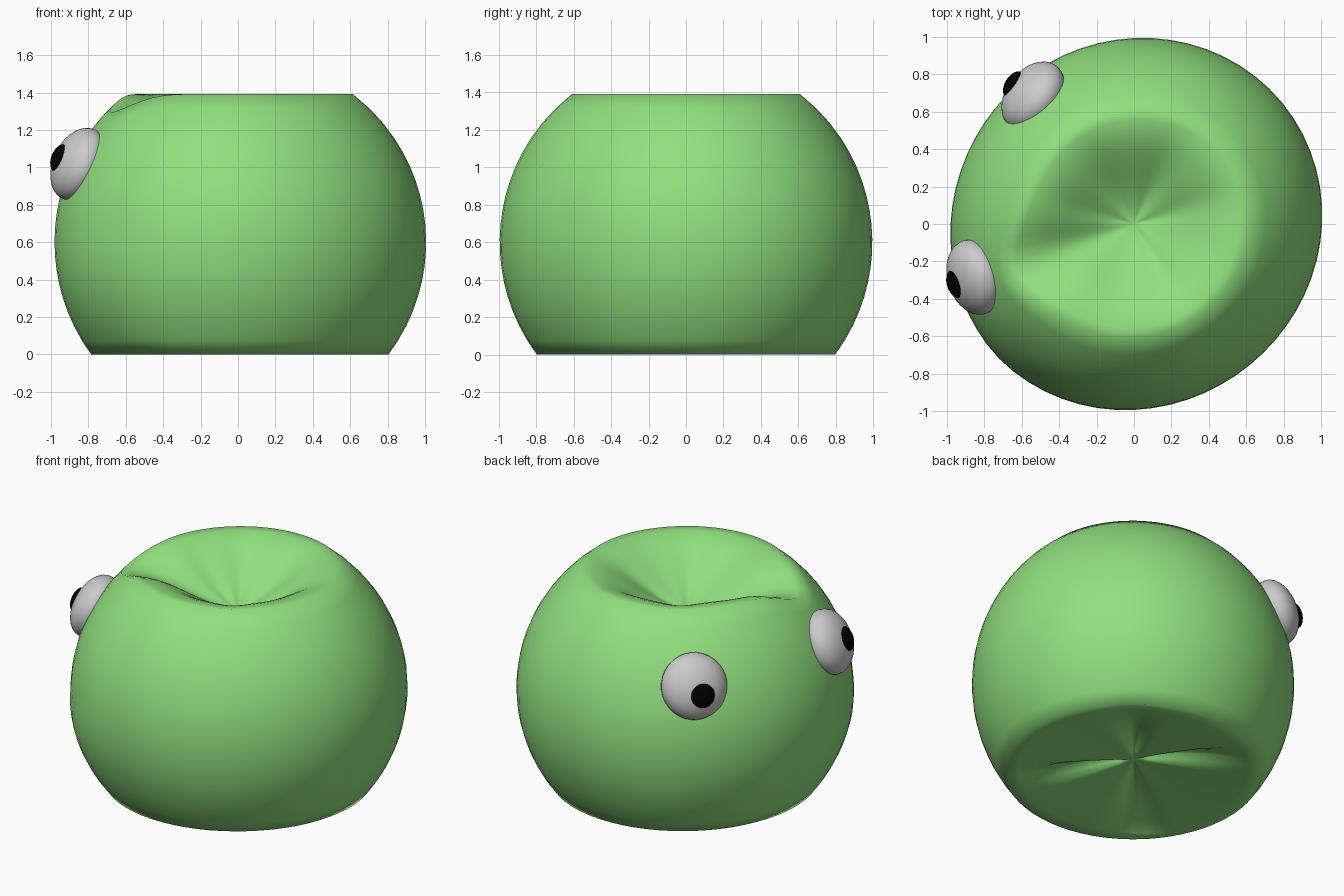
import bpy, bmesh
from math import sin, cos, radians, pi, sqrt, exp
from mathutils import Vector

if "Cube" in bpy.data.objects:
    bpy.data.objects.remove(bpy.data.objects["Cube"])

SEG = 64
TOP_DEPTH, LOW_DEPTH = 1.12, 0.09


def material(name, rgb):
    m = bpy.data.materials.new(name)
    m.diffuse_color = (*rgb, 1)
    m.use_nodes = True
    m.node_tree.nodes["Principled BSDF"].inputs["Base Color"].default_value = m.diffuse_color
    return m


def near(a, deg, width):
    """Soft bump around a compass angle, in degrees."""
    d = (a - radians(deg) + pi) % (2 * pi) - pi
    return exp(-(d / radians(width)) ** 2)


def sphere_z(r, sign):
    return 0.6 + sign * sqrt(max(0, 1 - r * r))


def body_point(a, ring):
    """ring = (zone, u): outer sphere side, or the sunken top / bottom cap."""
    zone, u = ring
    top_r = 0.61 + 0.11 * near(a, 200, 20)
    top_z, low_r = sphere_z(top_r, 1), 0.80
    if zone == "side":
        z = top_z * u
        r = sqrt(max(0, 1 - (z - 0.6) ** 2))
    elif zone == "top":
        r = top_r * u
        v = min(1, u / 0.92)
        s = v * v * (3 - 2 * v)
        z = TOP_DEPTH + (top_z - TOP_DEPTH) * (0.85 * s + 0.15 * u)
        pleat = sum(near(a, d, 14) for d in (15, 65, 120, 165, 300))
        z -= 0.02 * pleat * sin(pi * u)
    else:
        r = low_r * u
        fold = sum(near(a, d, 10) for d in (50, 125, 230, 312))
        z = LOW_DEPTH * (1 - u) ** 1.2 + 0.06 * fold * sin(pi * u ** 0.8)
    # slightly oval plan, flatter on the -x side, bulging low at one corner
    k = 1 + 0.024 * cos(2 * (a - radians(38))) - 0.025 * max(0, -cos(a)) ** 3
    if zone != "top":
        k += 0.10 * near(a, 223, 17) * max(0, 1 - z / 0.65) * u
    return Vector((r * cos(a) * k, r * sin(a) * k, z))


# Body: round ball with sunken, pleated top and bottom
rings = [("bottom", i / 9) for i in range(1, 9)]
rings += [("side", i / 18) for i in range(19)]
rings += [("top", i / 12) for i in range(11, 0, -1)]
bm = bmesh.new()
loops = [[bm.verts.new(body_point(2 * pi * i / SEG, g)) for i in range(SEG)] for g in rings]
for lo, hi in zip(loops, loops[1:]):
    for i in range(SEG):
        j = (i + 1) % SEG
        bm.faces.new((lo[i], lo[j], hi[j], hi[i]))
pole_low = bm.verts.new((0, 0, LOW_DEPTH))
pole_top = bm.verts.new((0, 0, TOP_DEPTH))
for i in range(SEG):
    j = (i + 1) % SEG
    bm.faces.new((pole_low, loops[0][j], loops[0][i]))
    bm.faces.new((pole_top, loops[-1][i], loops[-1][j]))
for f in bm.faces:
    f.smooth = True
mesh = bpy.data.meshes.new("body")
bm.to_mesh(mesh)
bm.free()
body = bpy.data.objects.new("body", mesh)
bpy.context.collection.objects.link(body)
mesh.materials.append(material("green", (0.28, 0.75, 0.21)))


def disc(name, loc, az, el, radius, thick, mat=None):
    """Flattened ball facing the given azimuth and elevation."""
    n = Vector((cos(radians(el)) * cos(radians(az)),
                cos(radians(el)) * sin(radians(az)), sin(radians(el))))
    bpy.ops.mesh.primitive_uv_sphere_add(segments=32, ring_count=16, radius=1, location=loc)
    o = bpy.context.object
    o.name = name
    o.scale = (radius, radius, thick)
    o.rotation_euler = n.to_track_quat('Z', 'Y').to_euler()
    bpy.ops.object.shade_smooth()
    if mat:
        o.data.materials.append(mat)


# Eyes and pupils
black = material("black", (0.0, 0.0, 0.0))
disc("left_eye", (-0.54, 0.685, 1.01), 142, 22, 0.205, 0.13)
disc("left_pupil", (-0.645, 0.745, 1.00), 149, 18, 0.078, 0.04, black)
disc("right_eye", (-0.853, -0.285, 1.018), 197, 24, 0.205, 0.13)
disc("right_pupil", (-0.953, -0.322, 1.05), 200, 21, 0.078, 0.04, black)
